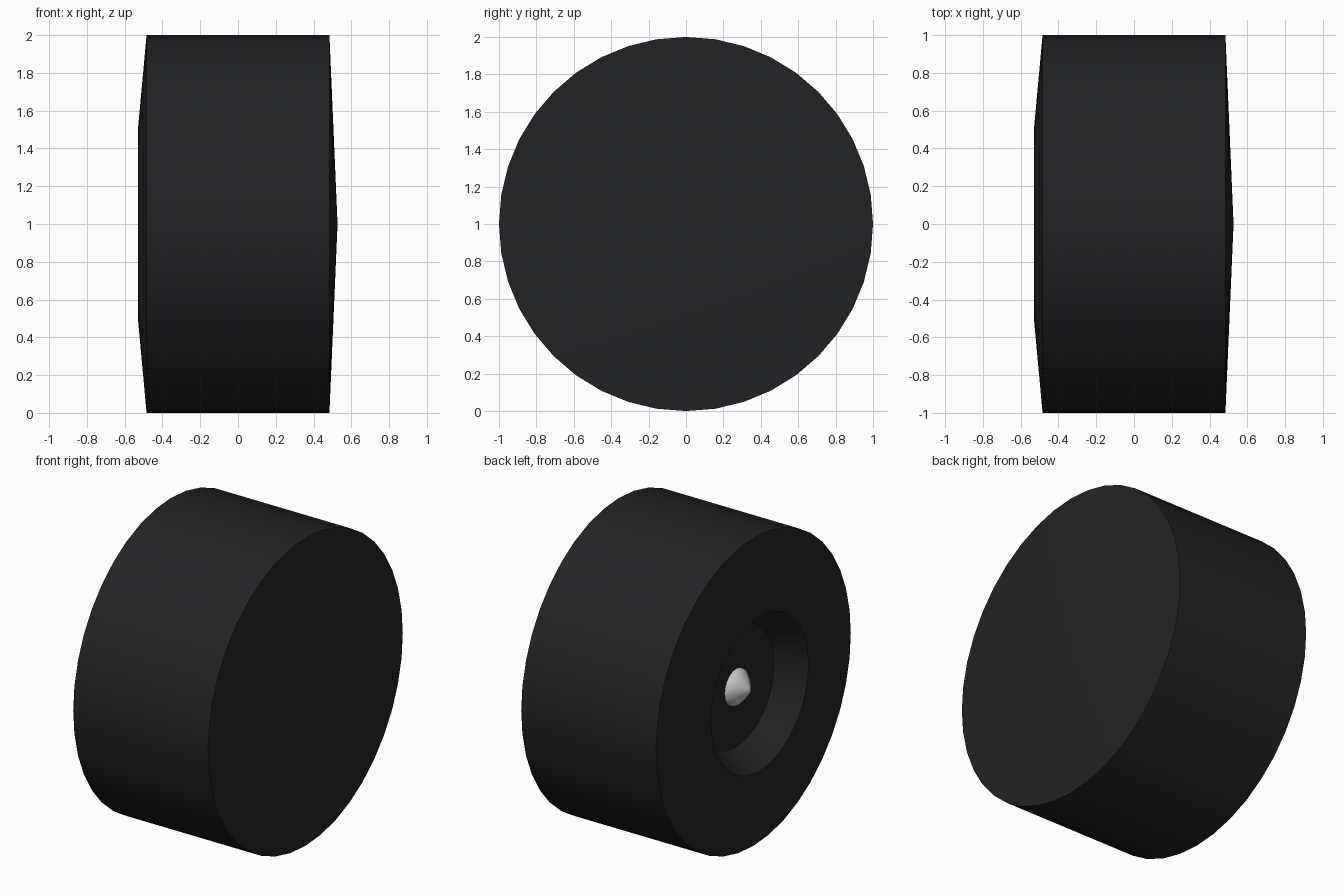
import bpy, bmesh, math

if "Cube" in bpy.data.objects:
    bpy.data.objects.remove(bpy.data.objects["Cube"])

SIDES = 40

def lathe(name, profile, sides, color=None):
    """Revolve (x, radius) points around the wheel axle (x axis, z = 1)."""
    bm = bmesh.new()
    rings = []
    for x, r in profile:
        if r == 0:
            rings.append([bm.verts.new((x, 0, 1))])
        else:
            rings.append([bm.verts.new((x, r * math.sin(2 * math.pi * i / sides),
                                        1 + r * math.cos(2 * math.pi * i / sides)))
                          for i in range(sides)])
    for a, b in zip(rings, rings[1:]):
        for i in range(sides):
            j = (i + 1) % sides
            quad = [a[i % len(a)], a[j % len(a)], b[j % len(b)], b[i % len(b)]]
            bm.faces.new(list(dict.fromkeys(quad)))
    bmesh.ops.recalc_face_normals(bm, faces=bm.faces)
    mesh = bpy.data.meshes.new(name)
    bm.to_mesh(mesh)
    bm.free()
    obj = bpy.data.objects.new(name, mesh)
    bpy.context.collection.objects.link(obj)
    if color:
        mat = bpy.data.materials.new(name + "_material")
        mat.diffuse_color = color
        mat.use_nodes = True
        mat.node_tree.nodes["Principled BSDF"].inputs["Base Color"].default_value = mat.diffuse_color
        mesh.materials.append(mat)
    bpy.ops.object.select_all(action='DESELECT')
    obj.select_set(True)
    bpy.context.view_layer.objects.active = obj
    bpy.ops.object.shade_smooth_by_angle(angle=math.radians(35))
    return obj

# Tyre: shallow cone on the +x side, recessed hub on the -x side
lathe("tyre", [(0.527, 0), (0.484, 1), (-0.484, 1), (-0.53, 0.5),
               (-0.36, 0.39), (-0.36, 0)], SIDES, (0.016, 0.017, 0.019, 1))

# Axle tip: small domed point in the middle of the recess
lathe("axle_tip", [(-0.35, 0), (-0.35, 0.12), (-0.375, 0.115), (-0.41, 0.08),
                   (-0.455, 0.02), (-0.462, 0)], 20)
